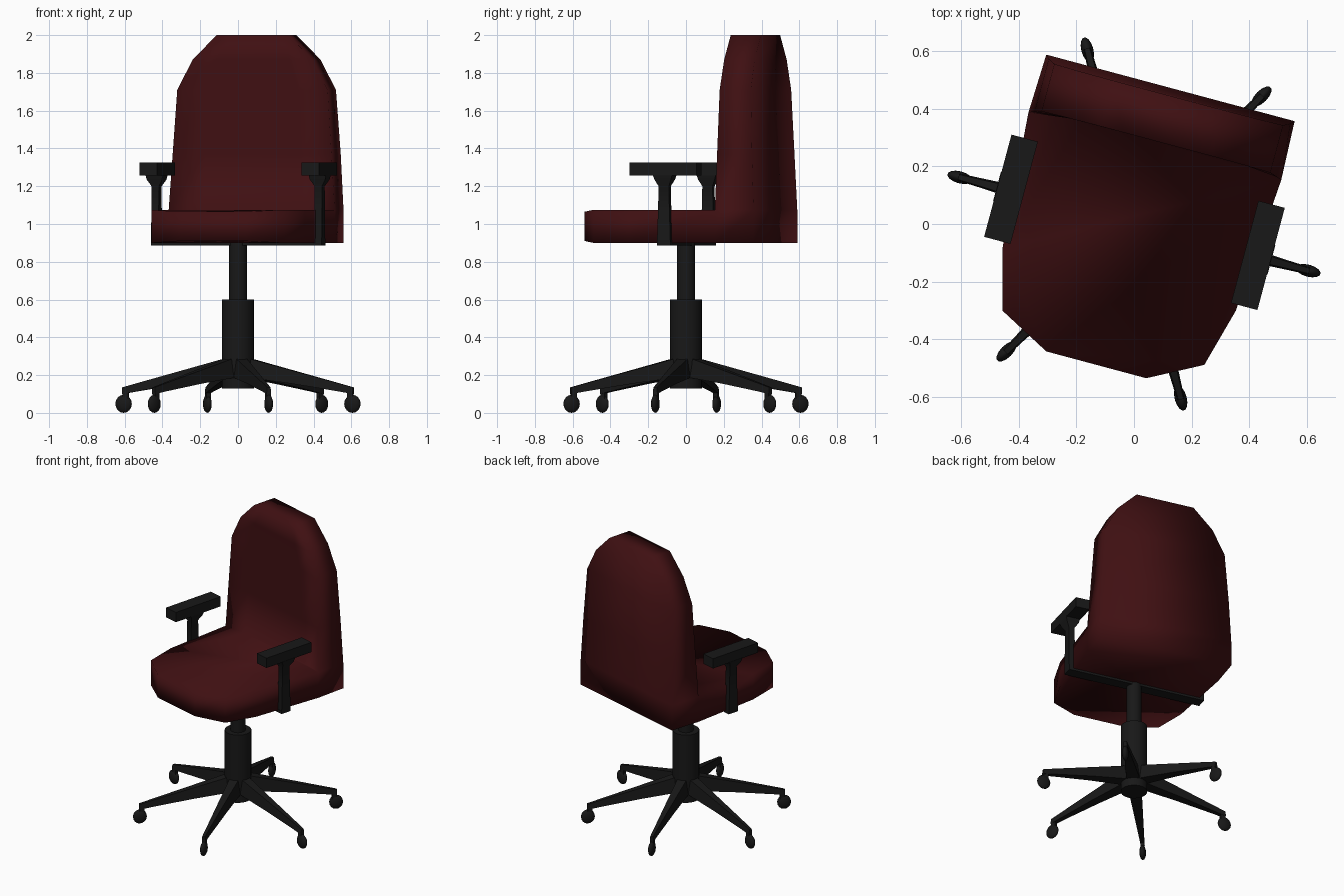
import bpy, bmesh, math
from mathutils import Matrix

if "Cube" in bpy.data.objects:
    bpy.data.objects.remove(bpy.data.objects["Cube"])

TURN = math.radians(-15)  # whole chair is swivelled


def material(name, rgb):
    m = bpy.data.materials.new(name)
    m.diffuse_color = (*rgb, 1)
    m.use_nodes = True
    m.node_tree.nodes["Principled BSDF"].inputs["Base Color"].default_value = m.diffuse_color
    return m


RED = material("red_fabric", (0.05, 0.005, 0.006))
BLACK = material("black_plastic", (0.009, 0.009, 0.009))


def finish(name, bm, mat, angle=None, spin=0.0):
    """Turn a bmesh into a shaded object, rotated about the chair axis."""
    bmesh.ops.recalc_face_normals(bm, faces=bm.faces)
    me = bpy.data.meshes.new(name)
    bm.to_mesh(me)
    bm.free()
    me.materials.append(mat)
    ob = bpy.data.objects.new(name, me)
    bpy.context.collection.objects.link(ob)
    ob.rotation_euler.z = TURN + spin
    for p in me.polygons:
        p.use_smooth = True
    if angle:
        bpy.ops.object.select_all(action='DESELECT')
        bpy.context.view_layer.objects.active = ob
        ob.select_set(True)
        bpy.ops.object.shade_smooth_by_angle(angle=math.radians(angle))
    return ob


def bridge(bm, a, b):
    for i in range(len(a)):
        j = (i + 1) % len(a)
        bm.faces.new((a[i], a[j], b[j], b[i]))


def loft(bm, rings):
    """Skin a list of equal-length point rings and cap both ends."""
    loops = [[bm.verts.new(p) for p in ring] for ring in rings]
    for a, b in zip(loops, loops[1:]):
        bridge(bm, a, b)
    bm.faces.new(loops[0])
    bm.faces.new(loops[-1])


def box(bm, x0, x1, y0, y1, z0, z1):
    loft(bm, [[(x0, y0, z), (x1, y0, z), (x1, y1, z), (x0, y1, z)] for z in (z0, z1)])


# Seat and backrest: one continuous upholstered shell
half = [(0.18, -0.507), (0.363, -0.41), (0.42, -0.20), (0.455, 0.28), (0.447, 0.49)]
outline = half + [(-x, y) for x, y in reversed(half)]
bm = bmesh.new()
low = [bm.verts.new((x, y, 0.91 if y < -0.5 else 0.9)) for x, y in outline]
top = [bm.verts.new((x, y, 1.065 if y < -0.5 else 1.075)) for x, y in outline]
bridge(bm, low, top)
bm.faces.new(low)
inner = [bm.verts.new((x, 0.305, 1.075)) for x in (-0.27, 0.27)]
bm.faces.new(top[:4] + inner[::-1] + top[6:])
ring = [top[6], inner[0], inner[1], top[3], top[4], top[5]]
# height, half width, front depth, back depth
for z, w, f, b in [(1.37, 0.435, 0.287, 0.478), (1.71, 0.412, 0.295, 0.466),
                   (1.87, 0.328, 0.297, 0.464), (2.0, 0.197, 0.298, 0.463)]:
    i, g = w * 0.6, f + (2.0 - z) * 0.025
    new = [bm.verts.new((x, y, z)) for x, y in
           [(-w, f), (-i, g), (i, g), (w, f), (w, b), (-w, b)]]
    bridge(bm, ring, new)
    ring = new
bm.faces.new(ring)
finish("seat_and_back", bm, RED)

# Armrests: pad on a flared post
for side, name in ((-1, "left"), (1, "right")):
    bm = bmesh.new()
    xs = sorted((side * 0.397, side * 0.492))
    box(bm, xs[0], xs[1], -0.178, 0.19, 1.257, 1.325)
    finish(name + "_arm_pad", bm, BLACK, 30)
    bm = bmesh.new()
    rings = []
    for z, hx, hy in [(0.885, 0.021, 0.037), (1.08, 0.02, 0.031), (1.2, 0.02, 0.028),
                      (1.235, 0.042, 0.045), (1.26, 0.047, 0.053)]:
        rings.append([(side * 0.447 + a * hx, 0.003 + b * hy, z)
                      for a, b in ((-1, -1), (1, -1), (1, 1), (-1, 1))])
    loft(bm, rings)
    finish(name + "_arm_post", bm, BLACK, 50)

# Bar under the seat joining both arm posts
bm = bmesh.new()
box(bm, -0.465, 0.465, -0.034, 0.04, 0.885, 0.905)
finish("arm_crossbar", bm, BLACK, 30)


# Gas lift column
def cylinder(name, r, z0, z1):
    bm = bmesh.new()
    bmesh.ops.create_cone(bm, cap_ends=True, segments=20, radius1=r, radius2=r,
                          depth=z1 - z0, matrix=Matrix.Translation((0, 0, (z0 + z1) / 2)))
    finish(name, bm, BLACK, 40)


cylinder("lift_sleeve", 0.084, 0.13, 0.6)
cylinder("lift_piston", 0.048, 0.58, 0.9)

# Six tapered legs with castors
for k in range(6):
    spin = k * math.pi / 3
    bm = bmesh.new()
    rings = []
    for r, z0, z1, w in [(0.04, 0.19, 0.295, 0.044), (0.3, 0.155, 0.225, 0.03),
                         (0.56, 0.113, 0.155, 0.016), (0.632, 0.1, 0.135, 0.013)]:
        rings.append([(r, -w, z0), (r, w, z0), (r, w * 0.7, z1), (r, -w * 0.7, z1)])
    loft(bm, rings)
    box(bm, 0.6, 0.63, -0.012, 0.012, 0.06, 0.115)
    finish(f"leg_{k + 1}", bm, BLACK, 40, spin)
    bm = bmesh.new()
    bmesh.ops.create_uvsphere(bm, u_segments=14, v_segments=8, radius=1,
                              matrix=Matrix.Translation((0.627, 0, 0.048))
                              @ Matrix.Diagonal((0.045, 0.021, 0.048, 1)))
    finish(f"castor_{k + 1}", bm, BLACK, 60, spin)
